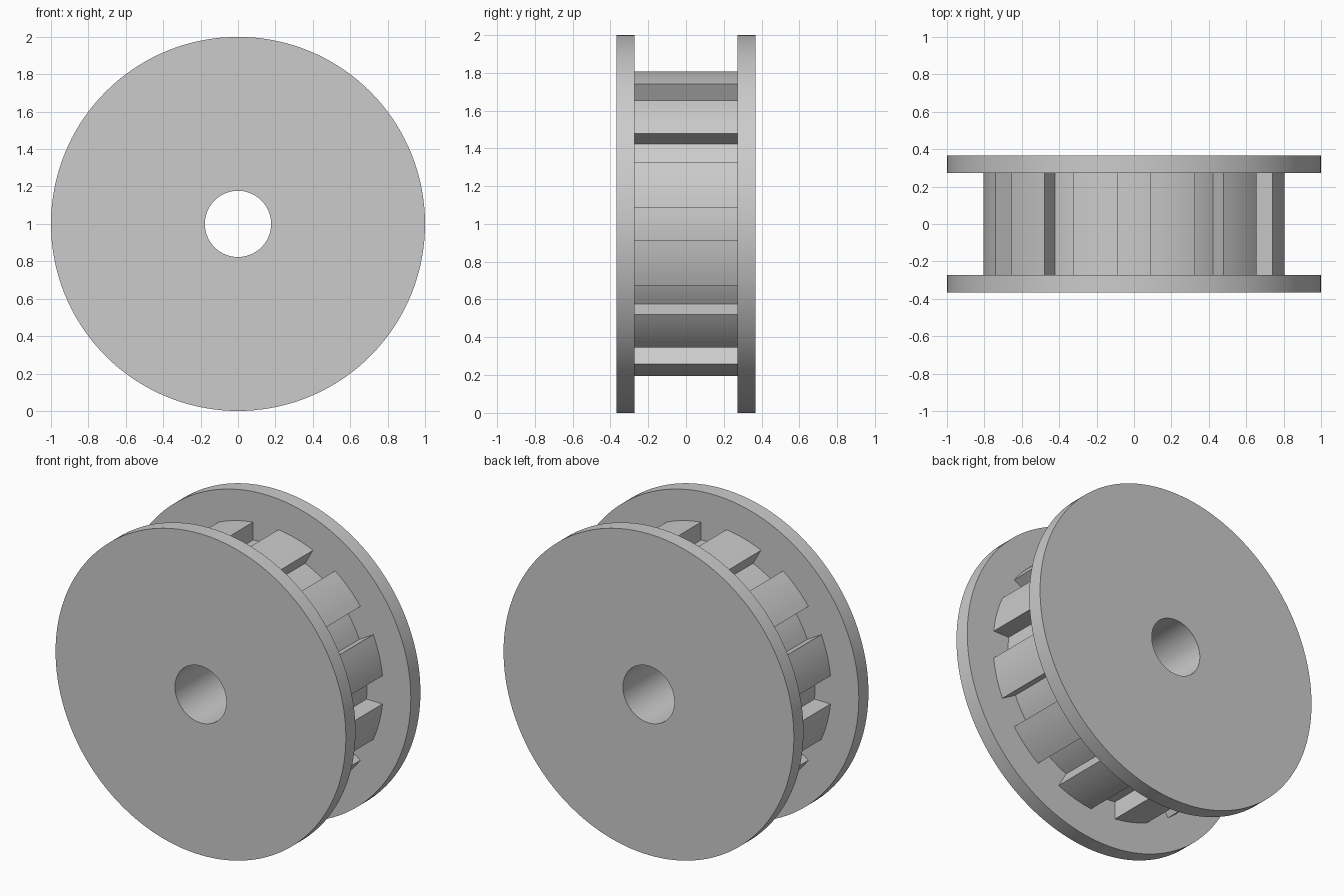
import bpy
import bmesh
from math import asin, cos, sin, tau, radians

cube = bpy.data.objects.get("Cube")
if cube:
    bpy.data.objects.remove(cube, do_unlink=True)

FLANGE_R, TIP_R, ROOT_R, BORE_R = 1.0, 0.81, 0.70, 0.177
INNER_Y, OUTER_Y = 0.272, 0.367
TEETH, GAP_HALF = 12, 0.0875
GAP_STEPS, TIP_STEPS = 5, 7
SEGMENTS = TEETH * (GAP_STEPS + TIP_STEPS)

grey = bpy.data.materials.new("light_grey")
grey.use_nodes = True
colour = (0.6, 0.6, 0.6, 1)
grey.diffuse_color = colour
grey.node_tree.nodes["Principled BSDF"].inputs["Base Color"].default_value = colour


def circle(radius):
    return [(radius * cos(tau * i / SEGMENTS), radius * sin(tau * i / SEGMENTS))
            for i in range(SEGMENTS)]


def arc(radius, start, end, count):
    angles = [start + (end - start) * i / (count - 1) for i in range(count)]
    return [(radius * cos(a), radius * sin(a)) for a in angles]


def toothed_outline():
    """Parallel-sided slots between curved tooth tips."""
    pitch = tau / TEETH
    root, tip = asin(GAP_HALF / ROOT_R), asin(GAP_HALF / TIP_R)
    points = []
    for i in range(TEETH):
        a = i * pitch
        points += arc(ROOT_R, a - root, a + root, GAP_STEPS)
        points += arc(TIP_R, a + tip, a + pitch - tip, TIP_STEPS)
    return points


def bored_solid(name, outline, y0, y1):
    """Extrude an outline along y with a round bore through it."""
    bm = bmesh.new()
    bore = circle(BORE_R)
    loops = [[bm.verts.new((x, y, z + FLANGE_R)) for x, z in pts]
             for pts, y in ((outline, y0), (outline, y1), (bore, y1), (bore, y0))]
    for k in range(4):
        a, b = loops[k], loops[(k + 1) % 4]
        for i in range(SEGMENTS):
            j = (i + 1) % SEGMENTS
            bm.faces.new((a[i], a[j], b[j], b[i]))
    bmesh.ops.recalc_face_normals(bm, faces=bm.faces)
    mesh = bpy.data.meshes.new(name)
    bm.to_mesh(mesh)
    bm.free()
    mesh.materials.append(grey)
    obj = bpy.data.objects.new(name, mesh)
    bpy.context.collection.objects.link(obj)
    bpy.ops.object.select_all(action='DESELECT')
    obj.select_set(True)
    bpy.context.view_layer.objects.active = obj
    bpy.ops.object.shade_smooth_by_angle(angle=radians(30))
    return obj


# Toothed hub between two plain flanges
bored_solid("toothed_hub", toothed_outline(), -INNER_Y, INNER_Y)
bored_solid("front_flange", circle(FLANGE_R), -OUTER_Y, -INNER_Y)
bored_solid("back_flange", circle(FLANGE_R), INNER_Y, OUTER_Y)
